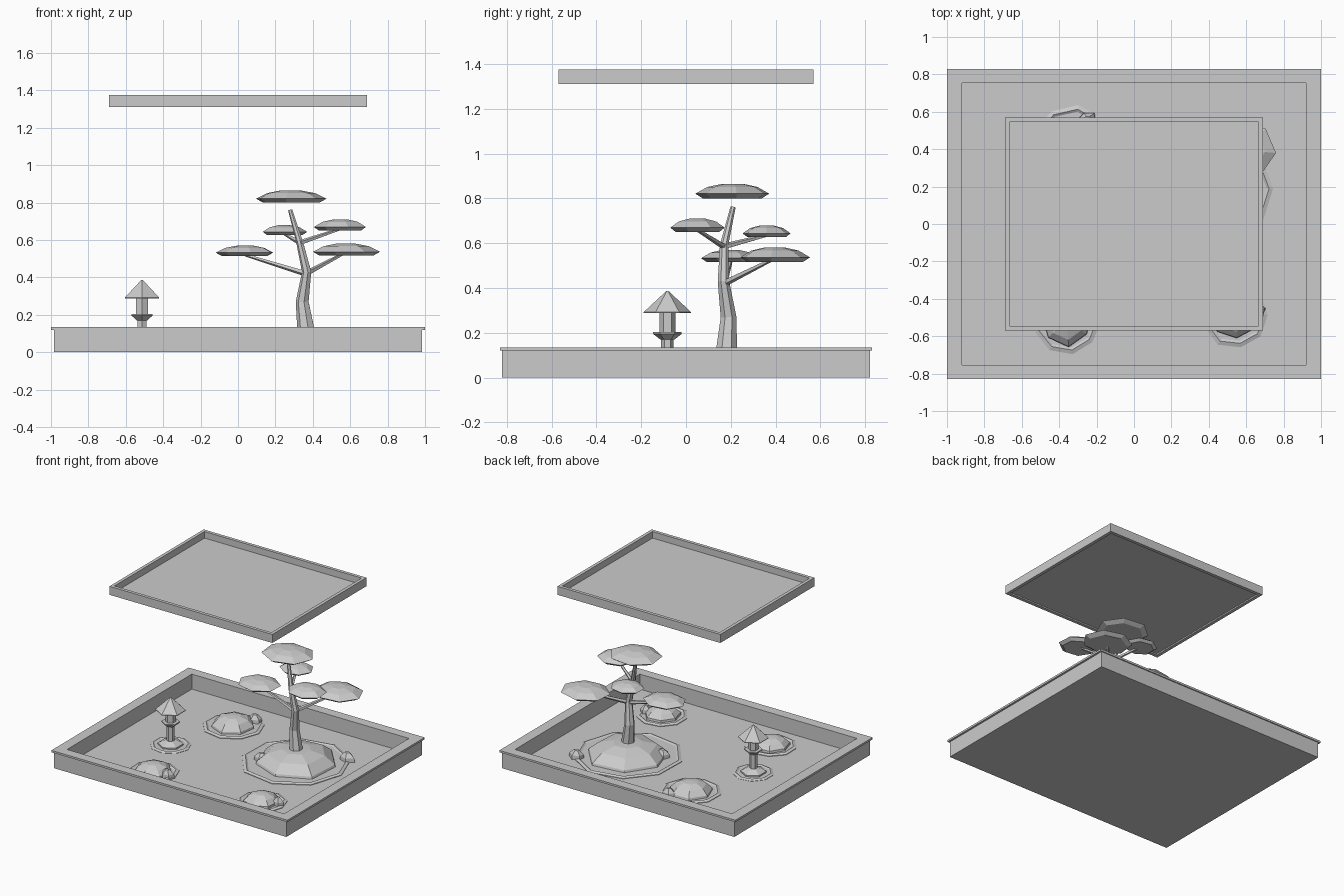
import bpy, math, random
from mathutils import Vector

if "Cube" in bpy.data.objects:
    bpy.data.objects.remove(bpy.data.objects["Cube"])
random.seed(4)


def make(name, verts, faces):
    me = bpy.data.meshes.new(name)
    me.from_pydata([tuple(v) for v in verts], [], faces)
    me.update()
    ob = bpy.data.objects.new(name, me)
    bpy.context.collection.objects.link(ob)
    return ob


def skin(name, rings):
    """Join equal-sized rings of points into a capped solid."""
    n = len(rings[0])
    verts = [v for r in rings for v in r]
    faces = [(k * n + i, k * n + (i + 1) % n, (k + 1) * n + (i + 1) % n, (k + 1) * n + i)
             for k in range(len(rings) - 1) for i in range(n)]
    faces.append(tuple(range(n))[::-1])
    faces.append(tuple((len(rings) - 1) * n + i for i in range(n)))
    return make(name, verts, faces)


def lathe(name, x, y, profile, n, sy=1.0, turn=0.0, jitter=0.0):
    """Stack n-sided rings of (radius, z) around a vertical axis."""
    wob = [1 + random.uniform(-jitter, jitter) for _ in range(n)]
    rings = []
    for r, z in profile:
        rings.append([(x + r * wob[i] * math.cos(turn + math.tau * i / n),
                       y + sy * r * wob[i] * math.sin(turn + math.tau * i / n), z) for i in range(n)])
    return skin(name, rings)


def limb(name, path, n=6):
    """Tapered tube through (x, y, z, radius) points, horizontal or tilted."""
    pts = [Vector(p[:3]) for p in path]
    rings = []
    for k, p in enumerate(pts):
        d = (pts[min(k + 1, len(pts) - 1)] - pts[max(k - 1, 0)]).normalized()
        u = d.cross(Vector((0, 1, 0))).normalized()
        v = d.cross(u)
        rings.append([p + path[k][3] * (u * math.cos(math.tau * i / n) + v * math.sin(math.tau * i / n))
                      for i in range(n)])
    return skin(name, rings)


def rect(hx, hy, z):
    return [(-hx, -hy, z), (hx, -hy, z), (hx, hy, z), (-hx, hy, z)]


# planter tray with an overhanging lip
skin("planter_tray", [rect(.985, .822, 0), rect(.985, .822, .12), rect(1, .83, .12), rect(1, .83, .135),
                      rect(.92, .755, .135), rect(.92, .755, .02)])

# floating top frame with its thin recessed panel
skin("top_frame", [rect(.665, .545, 1.32), rect(.665, .545, 1.31), rect(.69, .57, 1.31),
                   rect(.69, .57, 1.375), rect(.665, .545, 1.375), rect(.665, .545, 1.325)])

# raked gravel rings and moss mounds: x, y, ring radius, mound radius, height
mounds = [(.36, .19, .39, .30, .125), (-.335, .42, .215, .16, .10),
          (-.36, -.515, .18, .14, .09), (.54, -.485, .18, .13, .09)]
for i, (x, y, R, r, h) in enumerate(mounds):
    lathe(f"gravel_ring_{i}", x, y, [(R, .015), (R, .024), (R - .022, .032), (R - .035, .024)], 9, jitter=.03)
    lathe(f"moss_mound_{i}", x, y, [(r, .015), (r * .97, .04), (r * .72, h * .78), (r * .36, h), (.01, h * 1.04)],
          7, turn=.3, jitter=.06)

# small angular stones beside the mounds
for i, (x, y, r) in enumerate([(.63, .42, .06), (.15, .07, .06), (-.25, .565, .05),
                               (-.23, -.53, .05), (.66, -.46, .045)]):
    lathe(f"stone_{i}", x, y, [(r, .015), (r * .9, .05), (r * .35, .08)], 5, sy=.8, turn=i, jitter=.15)

# tree trunk and branches
limb("tree_trunk", [(.365, .18, .08, .055), (.363, .182, .135, .047), (.345, .19, .27, .036),
                    (.368, .167, .43, .026), (.33, .17, .59, .019), (.28, .21, .76, .012)], 7)
low, high = (.365, .168, .42, .016), (.332, .17, .585, .014)
for i, (start, end) in enumerate([(low, (.04, .2, .52)), (low, (.57, .39, .53)),
                                  (high, (.55, .05, .66)), (high, (.245, .36, .635))]):
    limb(f"branch_{i}", [start, (*end, .008)], 5)

# flat foliage pads: centre, x radius, y radius, base z, height
pads = [(.28, .21, .195, .17, .80, .065), (.55, .05, .145, .125, .65, .06),
        (.245, .36, .125, .11, .627, .052), (.04, .2, .16, .135, .515, .055),
        (.575, .395, .185, .16, .516, .065)]
for i, (x, y, rx, ry, z, h) in enumerate(pads):
    lathe(f"foliage_pad_{i}", x, y, [(rx * .8, z), (rx, z + h * .32), (rx * .68, z + h * .78),
                                     (rx * .28, z + h), (.005, z + h)], 7, sy=ry / rx, turn=.1 + .4 * i)

# stone lantern
lx, ly, q = -.513, -.083, math.pi / 2
lathe("lantern_gravel", lx, ly, [(.145, .015), (.145, .022), (.125, .03), (.115, .024)], 9)
lathe("lantern_base", lx, ly, [(.09, .015), (.09, .035), (.035, .06)], 6, turn=q)
lathe("lantern_post", lx, ly, [(.028, .03), (.028, .185)], 6, turn=q)
lathe("lantern_platform", lx, ly, [(.032, .17), (.064, .195), (.064, .203)], 6, turn=q)
lathe("lantern_firebox", lx, ly, [(.036, .203), (.036, .295)], 6, turn=q)
lathe("lantern_roof", lx, ly, [(.106, .288), (.106, .292), (.004, .387)], 6, turn=q)
